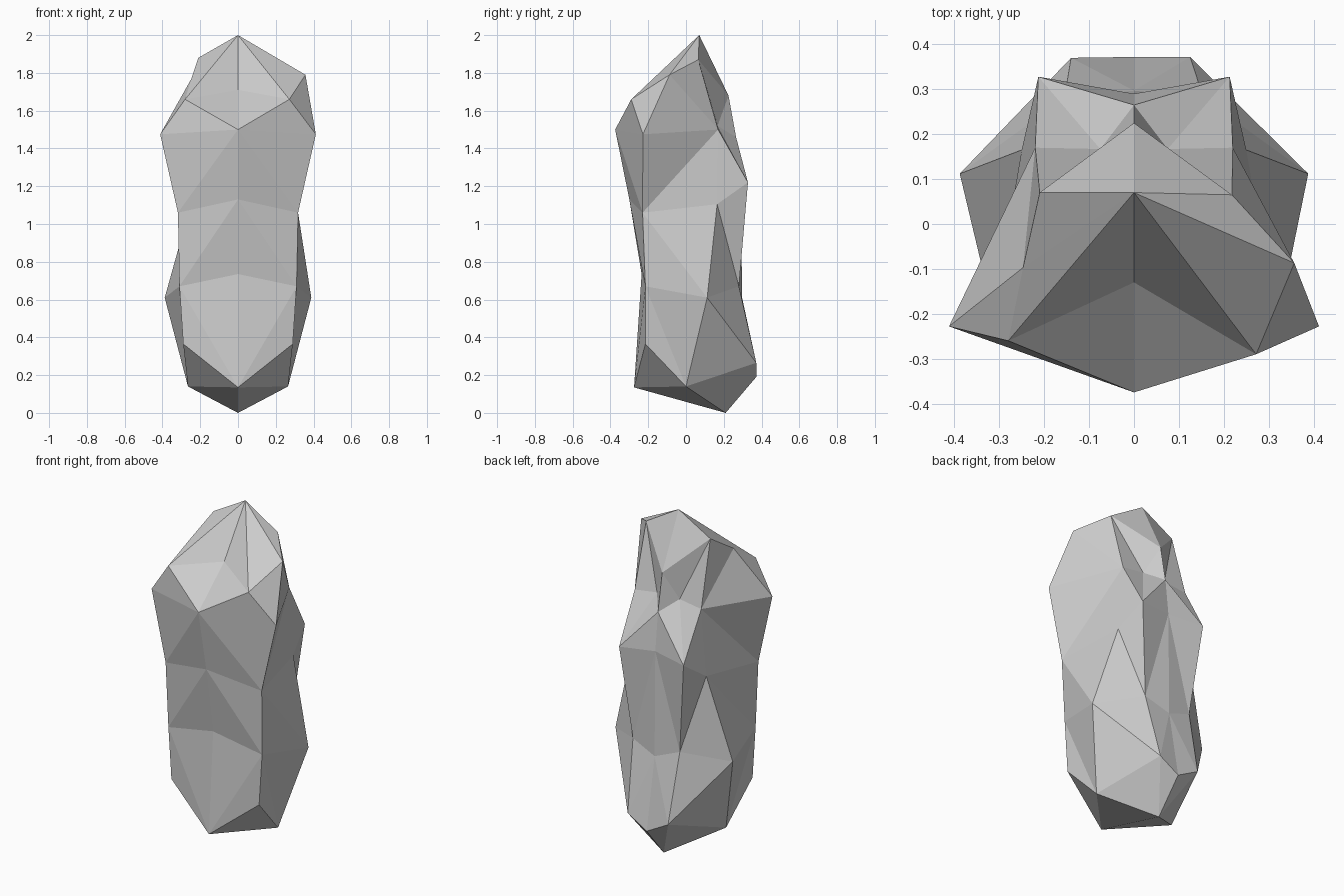
import bpy, bmesh

if "Cube" in bpy.data.objects:
    bpy.data.objects.remove(bpy.data.objects["Cube"])

# Half cross-section loops, bottom to top:
# front centre, front corner, side, back corner, back centre
RINGS = [
    [(0, -.275, .135), (.29, -.215, .365), (.265, 0, .14), (.125, .372, .265), (0, .372, .19)],
    [(0, -.235, .735), (.31, -.215, .67), (.388, .112, .61), (.155, .28, .67), (0, .297, .61)],
    [(0, -.30, 1.13), (.318, -.23, 1.06), (.25, .165, 1.105), (.213, .328, 1.22), (0, .29, 1.235)],
    [(0, -.375, 1.5), (.412, -.228, 1.475), (.22, .17, 1.5), (.075, .167, 1.52), (0, .265, 1.46)],
    [(0, -.13, 1.71), (.272, -.29, 1.66), (.357, -.087, 1.79), (.218, .065, 1.87), (0, .225, 1.68)],
]
# Facet diagonals between loops, front to back ("/" rises toward the back)
CREASES = {
    1: ["/\\\\/", "\\\\\\/", "\\/\\/", "////"],
    -1: ["/\\\\/", "\\/\\/", "\\/\\/", "////"],
}
# Chipped corners that break the mirror symmetry: (ring, index) -> left-hand point
LEFT_CHIPS = {
    (0, 3): (-.14, .37, .265),
    (4, 1): (-.28, -.26, 1.66),
    (4, 2): (-.247, -.097, 1.769),
    (4, 3): (-.21, .07, 1.88),
}

bm = bmesh.new()
foot = bm.verts.new((0, .21, 0))
peak = bm.verts.new((0, .07, 2.0))
centre = {}


def vert(r, i, side):
    """Shared vertex on the centre line, otherwise one per side."""
    x, y, z = RINGS[r][i]
    if side < 0 and (r, i) in LEFT_CHIPS:
        return bm.verts.new(LEFT_CHIPS[r, i])
    if x == 0:
        if (r, i) not in centre:
            centre[r, i] = bm.verts.new((x, y, z))
        return centre[r, i]
    return bm.verts.new((x * side, y, z))


for side in (1, -1):
    loops = [[vert(r, i, side) for i in range(5)] for r in range(5)]
    # Facets between neighbouring loops
    for low, up, pattern in zip(loops, loops[1:], CREASES[side]):
        for i, mark in enumerate(pattern):
            a, b, c, d = low[i], low[i + 1], up[i + 1], up[i]
            tris = ((a, b, c), (a, c, d)) if mark == "/" else ((a, b, d), (b, c, d))
            for t in tris:
                bm.faces.new(t)
    # Top facets meeting at the peak
    for p, q in zip(loops[4], loops[4][1:]):
        bm.faces.new((p, q, peak))
    # Bevelled underside meeting at the foot
    fc, fs, s, bs, bc = loops[0]
    for t in ((fc, fs, s), (fc, s, foot), (s, bs, foot), (bs, bc, foot)):
        bm.faces.new(t)

bmesh.ops.recalc_face_normals(bm, faces=bm.faces[:])
mesh = bpy.data.meshes.new("standing_rock")
bm.to_mesh(mesh)
bm.free()
rock = bpy.data.objects.new("standing_rock", mesh)
bpy.context.collection.objects.link(rock)
